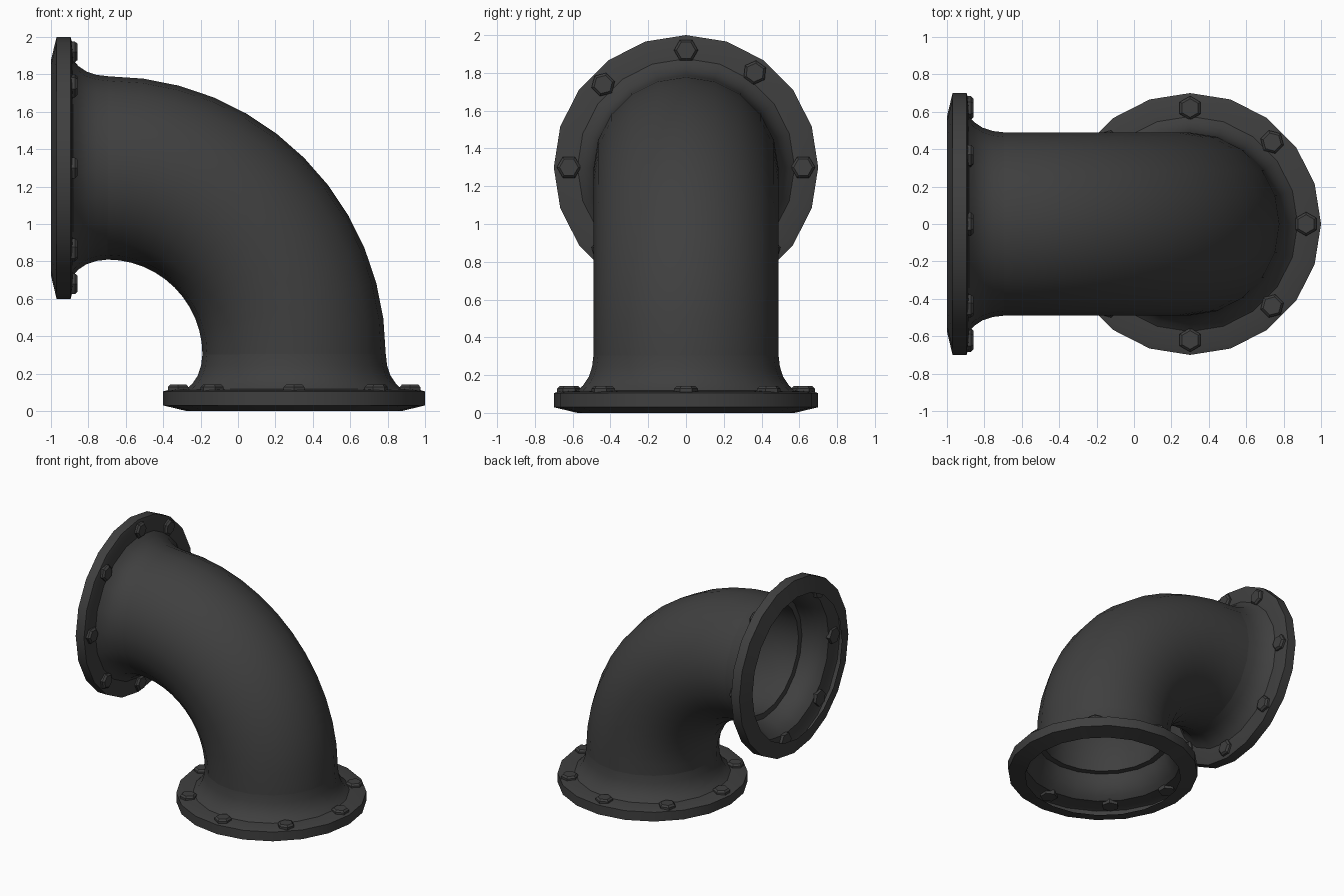
import bpy, bmesh
from math import sin, cos, pi, radians
from mathutils import Matrix, Vector

if "Cube" in bpy.data.objects:
    bpy.data.objects.remove(bpy.data.objects["Cube"])

SIDES = 20

iron = bpy.data.materials.new("dark_iron")
iron.diffuse_color = (0.05, 0.05, 0.05, 1)
iron.use_nodes = True
iron.node_tree.nodes["Principled BSDF"].inputs["Base Color"].default_value = iron.diffuse_color


def make_object(name, bm, angle):
    me = bpy.data.meshes.new(name)
    bm.to_mesh(me)
    bm.free()
    ob = bpy.data.objects.new(name, me)
    bpy.context.collection.objects.link(ob)
    me.materials.append(iron)
    bpy.ops.object.select_all(action='DESELECT')
    ob.select_set(True)
    bpy.context.view_layer.objects.active = ob
    bpy.ops.object.shade_smooth_by_angle(angle=radians(angle))
    return ob


def ring(bm, mat, r, h=0.0, sides=SIDES):
    return [bm.verts.new(mat @ Vector((r * cos(2 * pi * i / sides), r * sin(2 * pi * i / sides), h)))
            for i in range(sides)]


def skin(bm, rings, closed=False):
    for a, b in zip(rings, rings[1:] + rings[:1] if closed else rings[1:]):
        n = len(a)
        for i in range(n):
            j = (i + 1) % n
            bm.faces.new((a[i], a[j], b[j], b[i]))


# Curved pipe: quarter bend with an outer and inner wall and ring-shaped ends
bm = bmesh.new()
STEPS = 12
frames = []
for k in range(STEPS + 1):
    a = pi / 2 * k / STEPS
    centre = Vector((-0.7 + cos(a), 0, 0.3 + sin(a)))
    frames.append(Matrix.Translation(centre) @ Matrix.Rotation(-a, 4, 'Y'))
outer = [ring(bm, m, 0.49) for m in frames]
inner = [ring(bm, m, 0.445) for m in frames]
skin(bm, outer + inner[::-1], closed=True)
bmesh.ops.recalc_face_normals(bm, faces=bm.faces)
make_object("pipe_bend", bm, 40)

# Hollow flange shell: (radius, height) from the open rim to the neck
PROFILE = [(0.575, 0.0), (0.7, 0.03), (0.7, 0.105), (0.675, 0.112), (0.575, 0.118),
           (0.545, 0.145), (0.515, 0.19), (0.497, 0.245), (0.49, 0.305)]


def flange(name, mat):
    bm = bmesh.new()
    skin(bm, [ring(bm, mat, r, h) for r, h in PROFILE])
    make_object(name, bm, 30)


# Hexagonal bolt heads around a flange
def bolts(name, mat, angles):
    bm = bmesh.new()
    for a in angles:
        m = mat @ Matrix.Rotation(radians(a), 4, 'Z') @ Matrix.Translation((0.62, 0, 0)) \
            @ Matrix.Rotation(radians(30 - (a % 90) * 2 / 3 if a % 90 == 45 else 30), 4, 'Z')
        rings = [ring(bm, m, r, h, 6) for r, h in ((0.064, 0.095), (0.064, 0.128), (0.05, 0.142))]
        if a % 180 == 90:
            # keep the heads of the crosswise bolts turned the same way
            bmesh.ops.rotate(bm, verts=sum(rings, []), cent=m @ Vector((0, 0, 0)),
                             matrix=Matrix.Rotation(radians(30), 3, mat.to_3x3() @ Vector((0, 0, 1))))
        skin(bm, rings)
        bm.faces.new(rings[0][::-1])
        bm.faces.new(rings[-1])
    make_object(name, bm, 25)


base = Matrix.Translation((0.3, 0, 0))
side = Matrix.Translation((-1, 0, 1.3)) @ Matrix.Rotation(pi / 2, 4, 'Y')

flange("bottom_flange", base)
flange("side_flange", side)
bolts("bottom_bolts", base, [45 * i for i in range(8)])
# one bolt of the side flange sits slightly out of step
bolts("side_bolts", side, [0, 45, 90, 144, 180, 225, 270, 315])
